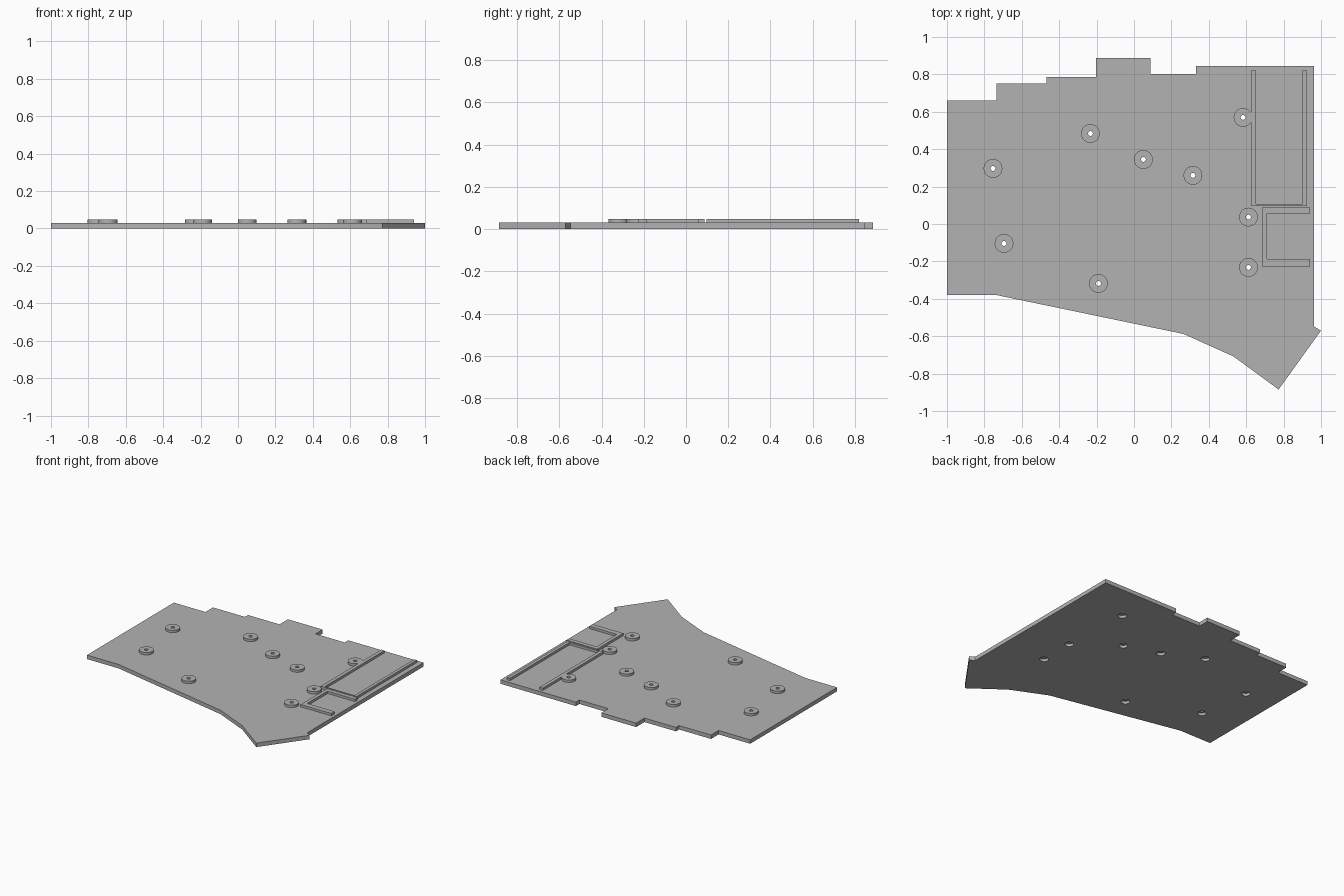
import bpy, bmesh

if "Cube" in bpy.data.objects:
    bpy.data.objects.remove(bpy.data.objects["Cube"])

PLATE_TOP, RAISED_TOP = 0.03, 0.048

grey = bpy.data.materials.new("plain grey")
grey.use_nodes = True
grey.diffuse_color = (0.45, 0.45, 0.45, 1)
grey.node_tree.nodes["Principled BSDF"].inputs["Base Color"].default_value = grey.diffuse_color


def make_object(name, bm):
    bmesh.ops.recalc_face_normals(bm, faces=bm.faces)
    mesh = bpy.data.meshes.new(name)
    bm.to_mesh(mesh)
    bm.free()
    mesh.materials.append(grey)
    obj = bpy.data.objects.new(name, mesh)
    bpy.context.collection.objects.link(obj)
    return obj


def prism(name, outline, bottom, top):
    """Extrude a flat outline between two heights."""
    bm = bmesh.new()
    face = bm.faces.new([bm.verts.new((x, y, bottom)) for x, y in outline])
    out = bmesh.ops.extrude_face_region(bm, geom=[face])
    for v in out["geom"]:
        if isinstance(v, bmesh.types.BMVert):
            v.co.z = top
    return make_object(name, bm)


def cylinders(name, centres, radius, bottom, top):
    """One mesh holding an upright cylinder at every centre."""
    bm = bmesh.new()
    for x, y in centres:
        out = bmesh.ops.create_cone(bm, cap_ends=True, segments=40, radius1=radius,
                                    radius2=radius, depth=top - bottom)
        bmesh.ops.translate(bm, verts=out["verts"], vec=(x, y, (top + bottom) / 2))
    return make_object(name, bm)


def boolean(obj, tool, operation):
    mod = obj.modifiers.new(operation.lower(), "BOOLEAN")
    mod.operation, mod.solver, mod.object = operation, "EXACT", tool
    bpy.context.view_layer.objects.active = obj
    bpy.ops.object.modifier_apply(modifier=mod.name)


# Base plate with stepped back edge and slanted front edge
plate = prism("base_plate", [
    (-1, -0.38), (-0.735, -0.38), (0.265, -0.588), (0.532, -0.708), (0.773, -0.885),
    (1, -0.57), (0.963, -0.548), (0.963, 0.845), (0.332, 0.845), (0.332, 0.803),
    (0.088, 0.803), (0.088, 0.887), (-0.203, 0.887), (-0.203, 0.787), (-0.467, 0.787),
    (-0.467, 0.75), (-0.735, 0.75), (-0.735, 0.66), (-1, 0.66)], 0, PLATE_TOP)

# Large frame, open to the back
back_frame = prism("back_frame", [
    (0.626, 0.096), (0.925, 0.096), (0.925, 0.82), (0.901, 0.82), (0.901, 0.107),
    (0.653, 0.107), (0.653, 0.82), (0.626, 0.82)], PLATE_TOP, RAISED_TOP)

# Small bracket, open to the side
side_bracket = prism("side_bracket", [
    (0.684, -0.227), (0.941, -0.227), (0.941, -0.187), (0.711, -0.187),
    (0.711, 0.056), (0.941, 0.056), (0.941, 0.088), (0.684, 0.088)], PLATE_TOP, RAISED_TOP)

# Round screw bosses
centres = [(0.583, 0.57), (-0.233, 0.484), (0.05, 0.345), (0.315, 0.26), (-0.754, 0.297),
           (-0.695, -0.104), (-0.19, -0.318), (0.612, 0.037), (0.612, -0.232)]
bosses = cylinders("screw_bosses", centres, 0.05, PLATE_TOP, RAISED_TOP)
boolean(bosses, back_frame, "DIFFERENCE")

# Screw holes with wider recesses underneath
holes = cylinders("hole_cutter", centres, 0.013, -0.05, 0.1)
recesses = cylinders("recess_cutter", centres, 0.03, -0.05, 0.02)
boolean(plate, holes, "DIFFERENCE")
boolean(bosses, holes, "DIFFERENCE")
boolean(plate, recesses, "DIFFERENCE")
for cutter in (holes, recesses):
    bpy.data.objects.remove(cutter)

# Smooth round walls, sharp edges kept
bpy.ops.object.select_all(action="DESELECT")
for obj in (plate, bosses):
    obj.select_set(True)
bpy.context.view_layer.objects.active = plate
bpy.ops.object.shade_smooth_by_angle()
